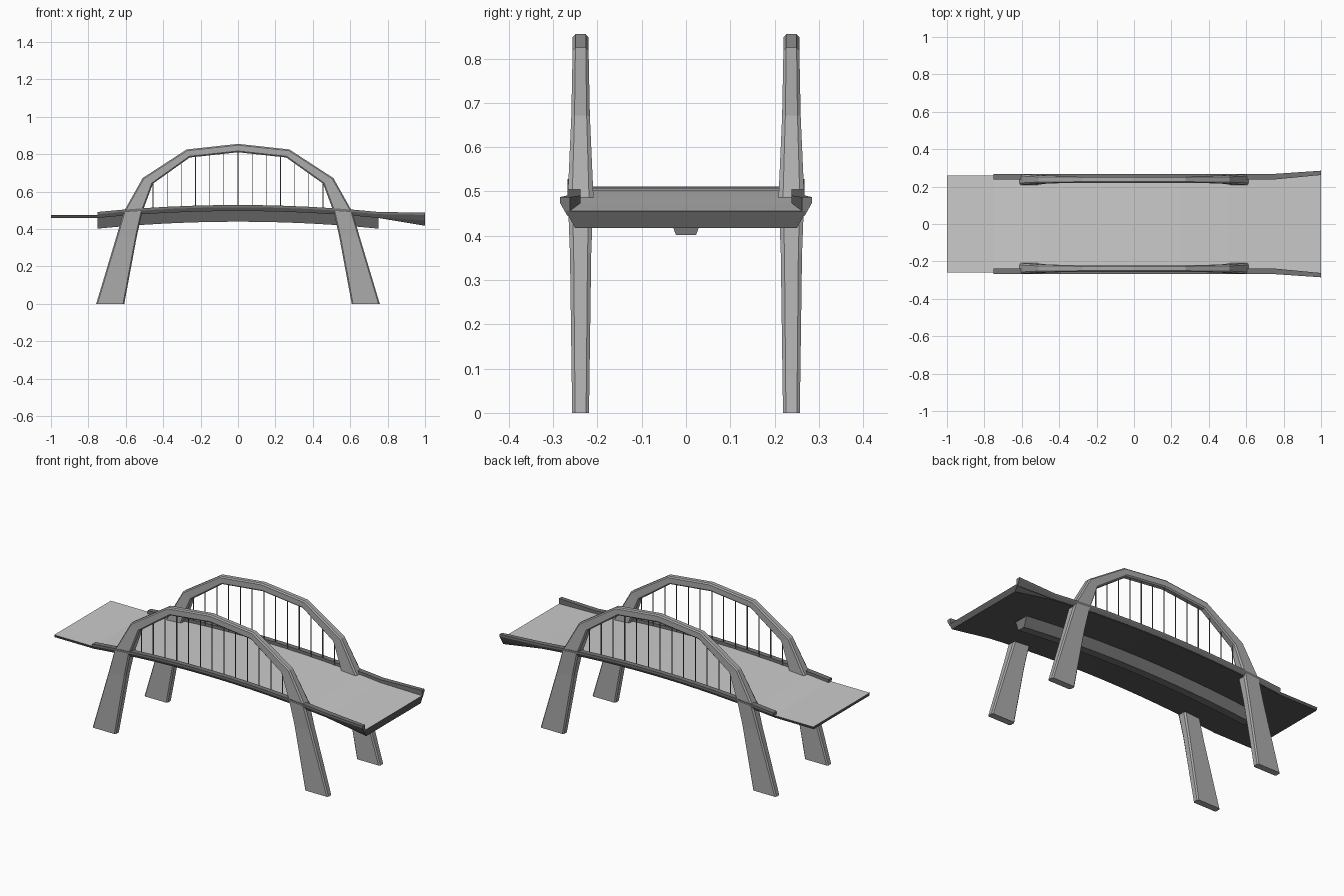
import bpy
from mathutils import Vector

if "Cube" in bpy.data.objects:
    bpy.data.objects.remove(bpy.data.objects["Cube"])


def grey(name, v):
    m = bpy.data.materials.new(name)
    m.diffuse_color = (v, v, v, 1)
    m.use_nodes = True
    m.node_tree.nodes["Principled BSDF"].inputs["Base Color"].default_value = m.diffuse_color
    return m


ARCH_GREY = grey("arch_grey", 0.41)
ROAD_GREY = grey("road_grey", 0.62)
BEAM_GREY = grey("beam_grey", 0.18)
DARK_GREY = grey("dark_grey", 0.10)


def loft(name, rings, mat):
    """Skin a list of equal-length closed rings and cap both ends."""
    n = len(rings[0])
    verts = [p for r in rings for p in r]
    faces = [(i * n + j, i * n + (j + 1) % n, (i + 1) * n + (j + 1) % n, (i + 1) * n + j)
             for i in range(len(rings) - 1) for j in range(n)]
    last = (len(rings) - 1) * n
    faces += [tuple(reversed(range(n))), tuple(range(last, last + n))]
    me = bpy.data.meshes.new(name)
    me.from_pydata(verts, [], faces)
    me.materials.append(mat)
    ob = bpy.data.objects.new(name, me)
    bpy.context.collection.objects.link(ob)
    bpy.context.view_layer.objects.active = ob
    bpy.ops.object.mode_set(mode='EDIT')
    bpy.ops.mesh.select_all(action='SELECT')
    bpy.ops.mesh.normals_make_consistent(inside=False)
    bpy.ops.object.mode_set(mode='OBJECT')
    return ob


def rise(x):
    """Camber of the deck."""
    return 0.037 * max(0.0, 1 - (x / 0.75) ** 2)


span = [-0.75 + i * 0.125 for i in range(13)]
ARCH_Y = 0.238

# Road deck: thin approach at the left, flared wedge at the right
rings = []
for x in [-1.0] + span + [1.0]:
    top, bottom, wide, narrow = 0.474 + rise(x), 0.459 + rise(x), 0.26, 0.255
    if x == 1.0:
        top, bottom, wide, narrow = 0.456, 0.417, 0.272, 0.25
    rings.append([(x, -wide, top), (x, wide, top), (x, narrow, bottom), (x, -narrow, bottom)])
deck = loft("road_deck", rings, ROAD_GREY)
deck.data.materials.append(DARK_GREY)
for p in deck.data.polygons:            # dark sides, ends and underside
    p.material_index = 0 if p.normal.z > 0.5 else 1

# Central keel beam under the deck
loft("keel_beam", [[(x, -0.045, 0.465 + rise(x)), (x, 0.045, 0.465 + rise(x)),
                    (x, 0.023, 0.402 + rise(x)), (x, -0.023, 0.402 + rise(x))] for x in span],
     BEAM_GREY)

# Arch ribs: outer x,z / inner x,z / half thickness
half = [(0.758, 0.0, 0.608, 0.0, 0.019),
        (0.650, 0.36, 0.541, 0.36, 0.024),
        (0.612, 0.49, 0.512, 0.49, 0.029),
        (0.510, 0.672, 0.455, 0.642, 0.021),
        (0.275, 0.825, 0.258, 0.782, 0.018)]
stations = [(-a, b, -c, d, w) for a, b, c, d, w in half]
stations += [(0, 0.855, 0, 0.810, 0.018)] + half[::-1]


def arch_ring(st, y):
    o, i, w = Vector((st[0], 0, st[1])), Vector((st[2], 0, st[3])), st[4]
    c = 0.007 / (o - i).length
    ring = []
    for t, k in ((0, -.65), (c, -1), (1 - c, -1), (1, -.65), (1, .65), (1 - c, 1), (c, 1), (0, .65)):
        p = o.lerp(i, t)
        ring.append((p.x, y + k * w, p.z))
    return ring


def soffit(x):
    """Height of the arch underside at x."""
    pts = [(s[2], s[3]) for s in stations]
    for (x0, z0), (x1, z1) in zip(pts, pts[1:]):
        if x0 <= x <= x1:
            return z0 + (z1 - z0) * (x - x0) / (x1 - x0)


for side, label in ((-1, "front"), (1, "back")):
    y = side * ARCH_Y
    loft(label + "_arch", [arch_ring(s, y) for s in stations], ARCH_GREY)

    # Raised curb, splayed out at the right end
    rings = []
    for x in span + [1.0]:
        inner, outer, low, high = 0.238, 0.268, 0.462 + rise(x), 0.491 + rise(x)
        foot = 0.258
        if x == 1.0:
            inner, outer, foot, low, high = 0.262, 0.285, 0.268, 0.445, 0.487
        rings.append([(x, side * inner, high), (x, side * outer, high),
                      (x, side * outer, high - 0.012), (x, side * foot, low),
                      (x, side * inner, low)])
    loft(label + "_curb", rings, BEAM_GREY)

    # Vertical hangers
    r = 0.002
    for k in range(-6, 7):
        x = k * 0.0757
        loft(f"{label}_hanger_{k + 7}",
             [[(x - r, y - r, z), (x + r, y - r, z), (x + r, y + r, z), (x - r, y + r, z)]
              for z in (0.47 + rise(x), soffit(x) + 0.01)], BEAM_GREY)
